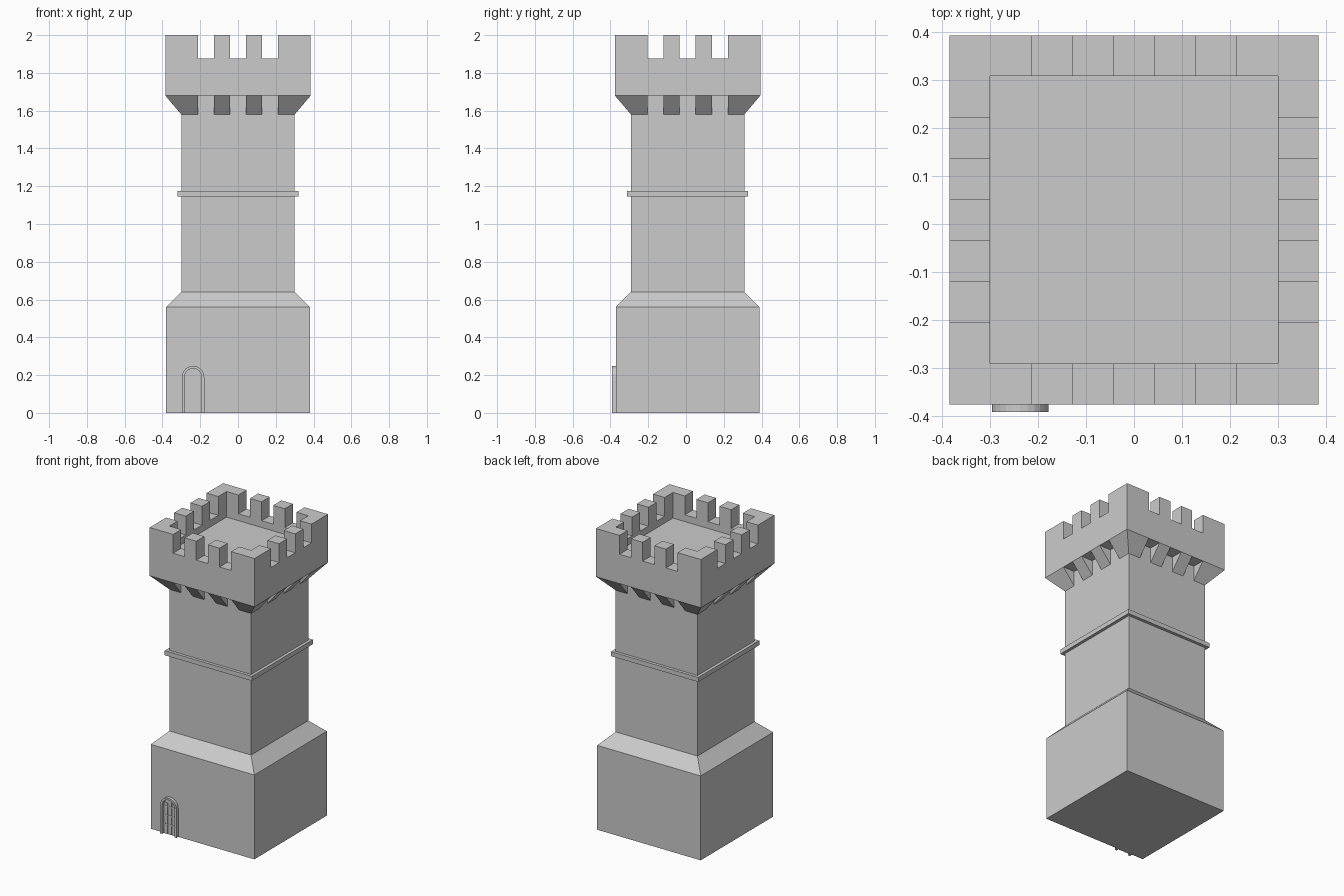
import bpy, bmesh
from math import sin, cos, pi, radians

if "Cube" in bpy.data.objects:
    bpy.data.objects.remove(bpy.data.objects["Cube"])

CY = 0.0085                                   # tower axis in y (door sticks out in front)
OUT, INN = 0.385, 0.30                        # parapet outer / inner half width
CUTS = [0.043, 0.128, 0.213]                  # merlon and bracket edges


def finish(bm, name, y=CY):
    bmesh.ops.recalc_face_normals(bm, faces=bm.faces)
    me = bpy.data.meshes.new(name)
    bm.to_mesh(me)
    bm.free()
    ob = bpy.data.objects.new(name, me)
    ob.location.y = y
    bpy.context.collection.objects.link(ob)
    return ob


def square_stack(name, profile):
    """Square tower section from (half width, z) pairs."""
    bm = bmesh.new()
    rings = [[bm.verts.new((h * sx, h * sy, z)) for sx, sy in ((-1, -1), (1, -1), (1, 1), (-1, 1))]
             for h, z in profile]
    for a, b in zip(rings, rings[1:]):
        for i in range(4):
            j = (i + 1) % 4
            bm.faces.new((a[i], a[j], b[j], b[i]))
    bm.faces.new(rings[0])
    bm.faces.new(rings[-1])
    return finish(bm, name)


def extruded(name, outlines, y0, y1):
    """Extrude (x, z) outlines from y0 to y1."""
    bm = bmesh.new()
    for pts in outlines:
        face = bm.faces.new([bm.verts.new((x, y0, z)) for x, z in pts])
        new = bmesh.ops.extrude_face_region(bm, geom=[face])["geom"]
        bmesh.ops.translate(bm, vec=(0, y1 - y0, 0),
                            verts=[v for v in new if isinstance(v, bmesh.types.BMVert)])
    return finish(bm, name, 0)


# Base, sloped shoulder and shaft
square_stack("tower_body", [(0.38, 0), (0.38, 0.56), (INN, 0.64), (INN, 1.70)])
square_stack("string_course", [(0.32, 1.145), (0.32, 1.175)])

# Crenellated parapet with sunken roof floor, built from filled grid cells
xs = sorted(s * v for v in CUTS + [INN, OUT] for s in (-1, 1))
zs = [1.68, 1.83, 1.875, 2.0]
n = len(xs) - 1


def filled(i, j, k):
    if not (0 <= i < n and 0 <= j < n and 0 <= k < 3):
        return False
    if k == 0:
        return True
    if not (i in (0, n - 1) or j in (0, n - 1)):
        return False
    notch = (2, 4, 6)
    return k == 1 or not (i in notch or j in notch)


bm = bmesh.new()
for i in range(n):
    for j in range(n):
        for k in range(3):
            if not filled(i, j, k):
                continue
            for axis in range(3):
                for side in (0, 1):
                    nb = [i, j, k]
                    nb[axis] += 2 * side - 1
                    if filled(*nb):
                        continue
                    quad = []
                    for a, b in ((0, 0), (1, 0), (1, 1), (0, 1)):
                        d = [a, b]
                        d.insert(axis, side)
                        quad.append(bm.verts.new((xs[i + d[0]], xs[j + d[1]], zs[k + d[2]])))
                    bm.faces.new(quad)
bmesh.ops.remove_doubles(bm, verts=bm.verts, dist=1e-5)
bmesh.ops.recalc_face_normals(bm, faces=bm.faces)
bmesh.ops.dissolve_limit(bm, angle_limit=radians(1), verts=bm.verts, edges=bm.edges)
finish(bm, "parapet")

# Sloped brackets under the parapet: two per side plus mitred corners
ZB, ZT = 1.58, 1.68
c0, c1, c2 = CUTS
bm = bmesh.new()


def hull(points):
    vs = [bm.verts.new(p) for p in points]
    bmesh.ops.convex_hull(bm, input=vs)


for q in range(4):
    c, s = round(cos(q * pi / 2)), round(sin(q * pi / 2))

    def turn(pts):
        return [(x * c - y * s, x * s + y * c, z) for x, y, z in pts]

    for m in (-1, 1):
        hull(turn([(m * x, y, z) for x in (c0, c1)
                   for y, z in ((-INN, ZB), (-INN, ZT), (-OUT, ZT))]))
    hull(turn([(c2, INN, ZB), (INN, INN, ZB), (INN, c2, ZB), (c2, INN, ZT), (INN, c2, ZT),
               (c2, OUT, ZT), (OUT, OUT, ZT), (OUT, c2, ZT)]))
bmesh.ops.dissolve_limit(bm, angle_limit=radians(1), verts=bm.verts, edges=bm.edges)
finish(bm, "brackets")

# Arched door: frame, planks and hinge straps
DX, SPRING, WALL = -0.2375, 0.19, CY - 0.38


def arch(r, steps=12):
    pts = [(DX + r * cos(pi * t / steps), SPRING + r * sin(pi * t / steps)) for t in range(steps + 1)]
    return [(DX + r, 0)] + pts + [(DX - r, 0)]


outer, inner = arch(0.059), arch(0.045)
frame = [(outer[i], outer[i + 1], inner[i + 1], inner[i]) for i in range(len(outer) - 1)]
bm = bmesh.new()
front = [bm.faces.new([bm.verts.new((x, WALL + 0.005, z)) for x, z in f]) for f in frame]
bmesh.ops.remove_doubles(bm, verts=bm.verts, dist=1e-5)
new = bmesh.ops.extrude_face_region(bm, geom=bm.faces[:])["geom"]
bmesh.ops.translate(bm, vec=(0, -0.0255, 0), verts=[v for v in new if isinstance(v, bmesh.types.BMVert)])
finish(bm, "door_frame", 0)


def box(x0, x1, z0, z1):
    return [(x0, z0), (x1, z0), (x1, z1), (x0, z1)]


planks = [box(DX + o - 0.0135, DX + o + 0.0135, 0, h)
          for o, h in ((-0.029, 0.205), (0, 0.23), (0.029, 0.205))]
extruded("door_planks", planks, WALL + 0.005, WALL - 0.004)
extruded("door_straps", [box(DX - 0.044, DX + 0.044, z, z + 0.008) for z in (0.06, 0.12, 0.18)],
         WALL + 0.005, WALL - 0.006)
